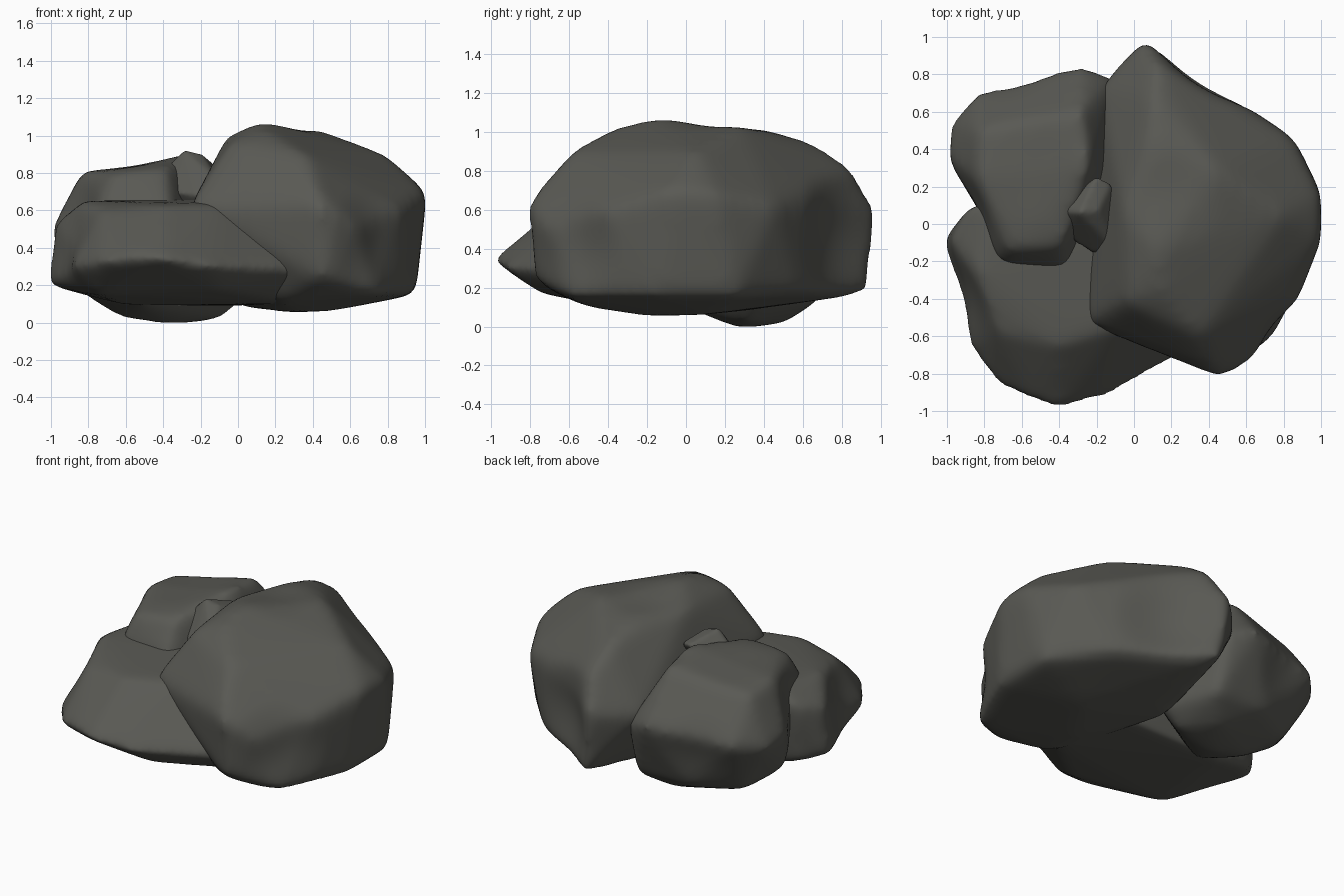
import bpy, bmesh
from mathutils import Vector

stone = bpy.data.materials.new("dark_stone")
stone.diffuse_color = (0.1, 0.1, 0.088, 1)


def rock(name, corners, voxel, rounds, dents=()):
    """Convex hull of a few corners, remeshed and softened, then dented."""
    bm = bmesh.new()
    for c in corners:
        bm.verts.new(c)
    bmesh.ops.convex_hull(bm, input=bm.verts)
    loose = [v for v in bm.verts if not v.link_faces]
    bmesh.ops.delete(bm, geom=loose, context='VERTS')
    bmesh.ops.recalc_face_normals(bm, faces=bm.faces)
    me = bpy.data.meshes.new(name)
    bm.to_mesh(me)
    bm.free()
    ob = bpy.data.objects.new(name, me)
    bpy.context.collection.objects.link(ob)
    r = ob.modifiers.new("remesh", 'REMESH')
    r.mode = 'VOXEL'
    r.voxel_size = voxel
    s = ob.modifiers.new("soften", 'SMOOTH')
    s.factor = 0.5
    s.iterations = rounds
    dg = bpy.context.evaluated_depsgraph_get()
    baked = bpy.data.meshes.new_from_object(ob.evaluated_get(dg))
    ob.modifiers.clear()
    ob.data = baked
    # shallow hollows: (centre, radius, push vector)
    for centre, radius, push in dents:
        for v in baked.vertices:
            d = (v.co - Vector(centre)).length / radius
            if d < 1:
                v.co += Vector(push) * (1 - d * d) ** 2
    baked.materials.clear()
    baked.materials.append(stone)
    for p in baked.polygons:
        p.use_smooth = True
    return ob


# Large boulder on the right
rock("large_boulder", [
    (0.05, 0.99, 0.6), (-0.19, 0.74, 0.55), (-0.15, 0.3, 0.6), (-0.24, -0.18, 0.62),
    (-0.26, -0.54, 0.62), (0.45, -0.82, 0.64), (0.66, -0.74, 0.5), (0.45, -0.78, 0.23),
    (1.01, -0.08, 0.7), (1.01, 0.15, 0.68), (0.86, 0.46, 0.62), (0.58, 0.61, 0.7),
    (0.13, -0.14, 1.08), (-0.06, 0.08, 1.0), (0.45, 0.28, 1.03), (0.1, 0.42, 1.01),
    (0.15, -0.35, 1.03), (0.12, 0.86, 0.82), (0.1, 0.68, 0.94), (-0.04, -0.42, 0.96),
    (0.35, -0.6, 0.9), (0.8, 0.05, 0.9), (0.88, -0.41, 0.6),
    (0.95, -0.15, 0.15), (0.95, 0.25, 0.15), (0.75, -0.62, 0.15), (0.1, 0.95, 0.17),
    (0.66, 0.58, 0.17), (0.3, -0.2, 0.05), (0.22, -0.52, 0.1), (0.0, 0.3, 0.08), (0.5, 0.1, 0.06),
], 0.03, 26, [
    ((0.74, -0.6, 0.42), 0.33, (-0.025, 0.045, 0)),
    ((0.35, 0.78, 0.45), 0.38, (-0.03, -0.05, 0)),
    ((0.2, 0.14, 1.04), 0.3, (0, 0, -0.02)),
])

# Low boulder at the front left
rock("front_boulder", [
    (-1.02, -0.08, 0.2), (-0.98, -0.08, 0.53), (-0.88, 0.1, 0.57), (-0.87, 0.05, 0.16),
    (-0.88, -0.66, 0.3), (-0.74, -0.86, 0.32), (-0.4, -1.0, 0.34), (-0.15, -0.93, 0.3),
    (0.42, -0.62, 0.28), (-0.84, -0.28, 0.65), (-0.72, -0.58, 0.6), (-0.4, -0.65, 0.63),
    (-0.1, -0.55, 0.64), (-0.1, 0.0, 0.66), (-0.75, 0.1, 0.65), (0.2, 0.0, 0.5),
    (-0.75, -0.6, 0.15), (-0.1, -0.75, 0.17), (0.3, -0.4, 0.1), (-0.6, 0.1, 0.09), (0.1, 0.1, 0.09),
    (-0.55, -0.94, 0.36),
], 0.025, 26, [((-0.92, -0.38, 0.4), 0.3, (0.035, 0, 0))])

# Boulder at the back left
rock("back_boulder", [
    (-1.0, 0.36, 0.5), (-0.98, 0.55, 0.47), (-0.84, 0.71, 0.5), (-0.28, 0.85, 0.55),
    (-0.1, 0.78, 0.5), (-0.1, 0.3, 0.5), (-0.83, 0.5, 0.78), (-0.84, 0.25, 0.81),
    (-0.28, 0.6, 0.87), (-0.24, 0.3, 0.91), (-0.38, -0.12, 0.83), (-0.67, -0.14, 0.8),
    (-0.36, -0.26, 0.6), (-0.73, -0.22, 0.62), (-0.92, 0.25, 0.22), (-0.78, 0.5, 0.13),
    (-0.48, 0.67, 0.14), (-0.37, 0.27, -0.01), (-0.62, 0.3, 0.02), (-0.1, 0.3, 0.01),
    (-0.25, 0.5, 0.01), (0.05, 0.3, 0.13), (-0.1, 0.68, 0.13), (-0.5, 0.0, 0.09),
], 0.028, 24, [
    ((-0.62, 0.76, 0.4), 0.28, (0.01, -0.02, 0)),
    ((-0.55, 0.3, 0.84), 0.32, (0, 0, -0.015)),
    ((-0.88, 0.06, 0.55), 0.28, (0.025, 0.01, 0)),
])

# Small stone wedged in the gap
rock("small_stone", [
    (-0.4, 0.07, 0.82), (-0.37, 0.1, 0.6), (-0.2, 0.26, 0.86), (-0.12, 0.22, 0.84),
    (-0.1, -0.14, 0.75), (-0.22, -0.16, 0.68), (-0.37, -0.06, 0.7), (-0.29, 0.06, 0.925),
    (-0.19, 0.07, 0.9), (-0.2, 0.0, 0.5), (-0.05, 0.1, 0.7),
], 0.015, 6)
